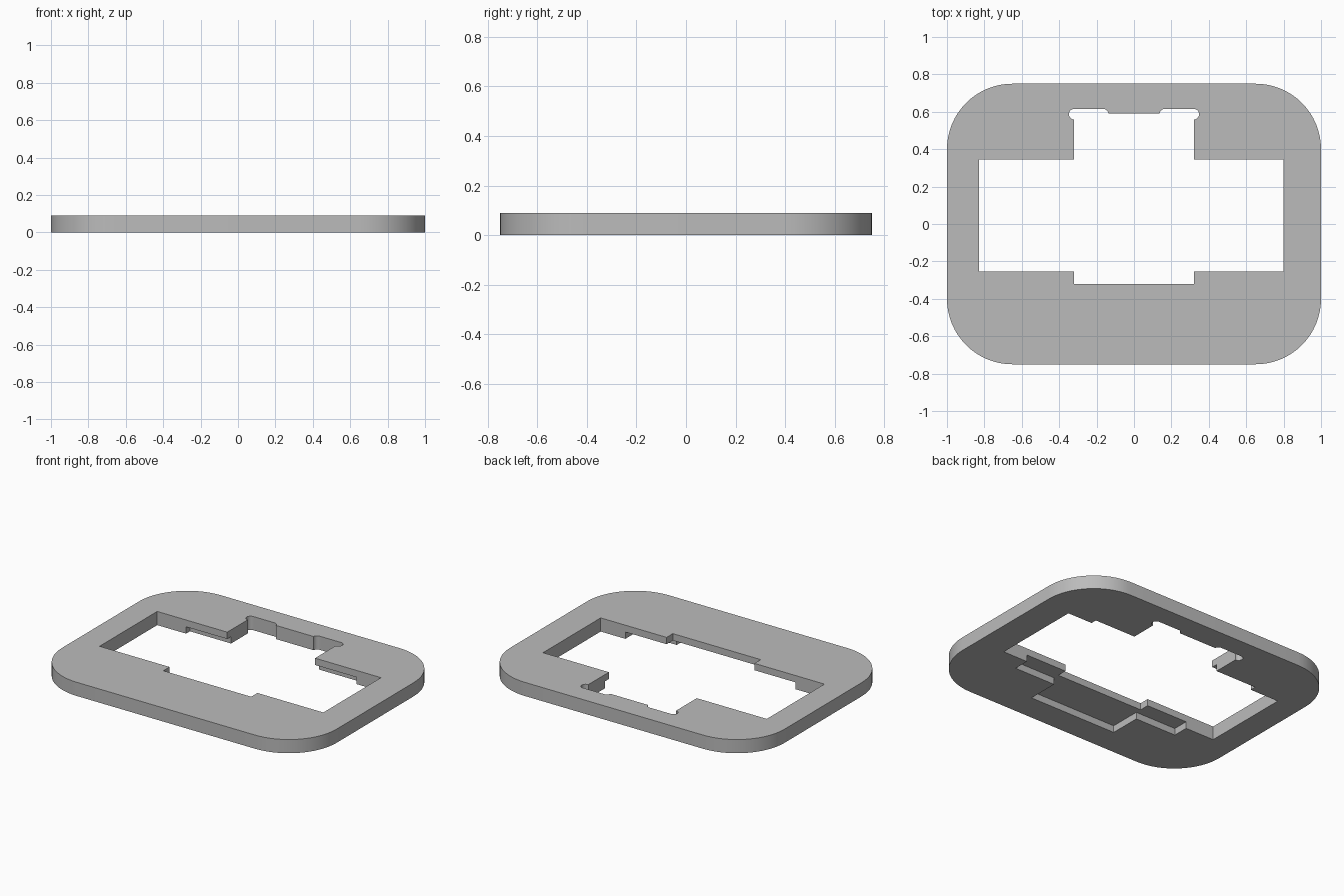
import bpy, bmesh
from math import cos, sin, pi, radians

cube = bpy.data.objects.get("Cube")
if cube:
    bpy.data.objects.remove(cube, do_unlink=True)

grey = bpy.data.materials.new("plain grey")
grey.use_nodes = True
grey.diffuse_color = (0.5, 0.5, 0.5, 1)
grey.node_tree.nodes["Principled BSDF"].inputs["Base Color"].default_value = (0.5, 0.5, 0.5, 1)

THICK = 0.09
POCKET = 0.045


def slab(name, x0, x1, y0, y1, z0, z1, radius=0.0, steps=16):
    """Upright prism with an optionally rounded rectangular outline."""
    corners = [(x1 - radius, y1 - radius), (x0 + radius, y1 - radius),
               (x0 + radius, y0 + radius), (x1 - radius, y0 + radius)]
    count = steps if radius else 0
    bm = bmesh.new()
    ring = []
    for i, (cx, cy) in enumerate(corners):
        for j in range(count + 1):
            a = pi / 2 * (i + j / max(count, 1))
            ring.append(bm.verts.new((cx + radius * cos(a), cy + radius * sin(a), z0)))
    bmesh.ops.remove_doubles(bm, verts=ring, dist=0.0001)
    face = bm.faces.new(list(bm.verts))
    side = bmesh.ops.extrude_face_region(bm, geom=[face])["geom"]
    top = [v for v in side if isinstance(v, bmesh.types.BMVert)]
    bmesh.ops.translate(bm, verts=top, vec=(0, 0, z1 - z0))
    bmesh.ops.recalc_face_normals(bm, faces=bm.faces)
    mesh = bpy.data.meshes.new(name)
    bm.to_mesh(mesh)
    bm.free()
    mesh.materials.append(grey)
    obj = bpy.data.objects.new(name, mesh)
    bpy.context.collection.objects.link(obj)
    return obj


def cut(target, *box, radius=0.0):
    """Cut a slab out of the target and discard the cutter."""
    cutter = slab("cutter", *box, radius=radius)
    cutter.hide_render = True
    mod = target.modifiers.new("cut", "BOOLEAN")
    mod.operation = "DIFFERENCE"
    mod.solver = "EXACT"
    mod.object = cutter
    bpy.context.view_layer.objects.active = target
    bpy.ops.object.modifier_apply(modifier=mod.name)
    bpy.data.objects.remove(cutter, do_unlink=True)


# Rounded frame plate
plate = slab("frame_plate", -1, 1, -0.75, 0.75, 0, THICK, radius=0.35)

# Through openings: wide window and narrower central slot
cut(plate, -0.83, 0.80, -0.255, 0.345, -0.1, 0.2)
cut(plate, -0.32, 0.32, -0.32, 0.59, -0.1, 0.2)

# Round-ended relief slots on both sides of the rear tab
for x0, x1 in ((-0.348, -0.137), (0.137, 0.348)):
    cut(plate, x0, x1, 0.559, 0.615, -0.1, 0.2, radius=0.028)

# Half-depth pockets in the underside
cut(plate, -0.62, 0.62, -0.36, 0.385, -0.1, POCKET)
cut(plate, -0.32, 0.32, -0.57, 0.2, -0.1, POCKET)

# Smooth rounded corners, crisp edges elsewhere
bpy.ops.object.select_all(action="DESELECT")
plate.select_set(True)
bpy.context.view_layer.objects.active = plate
bpy.ops.object.shade_smooth_by_angle(angle=radians(30))
